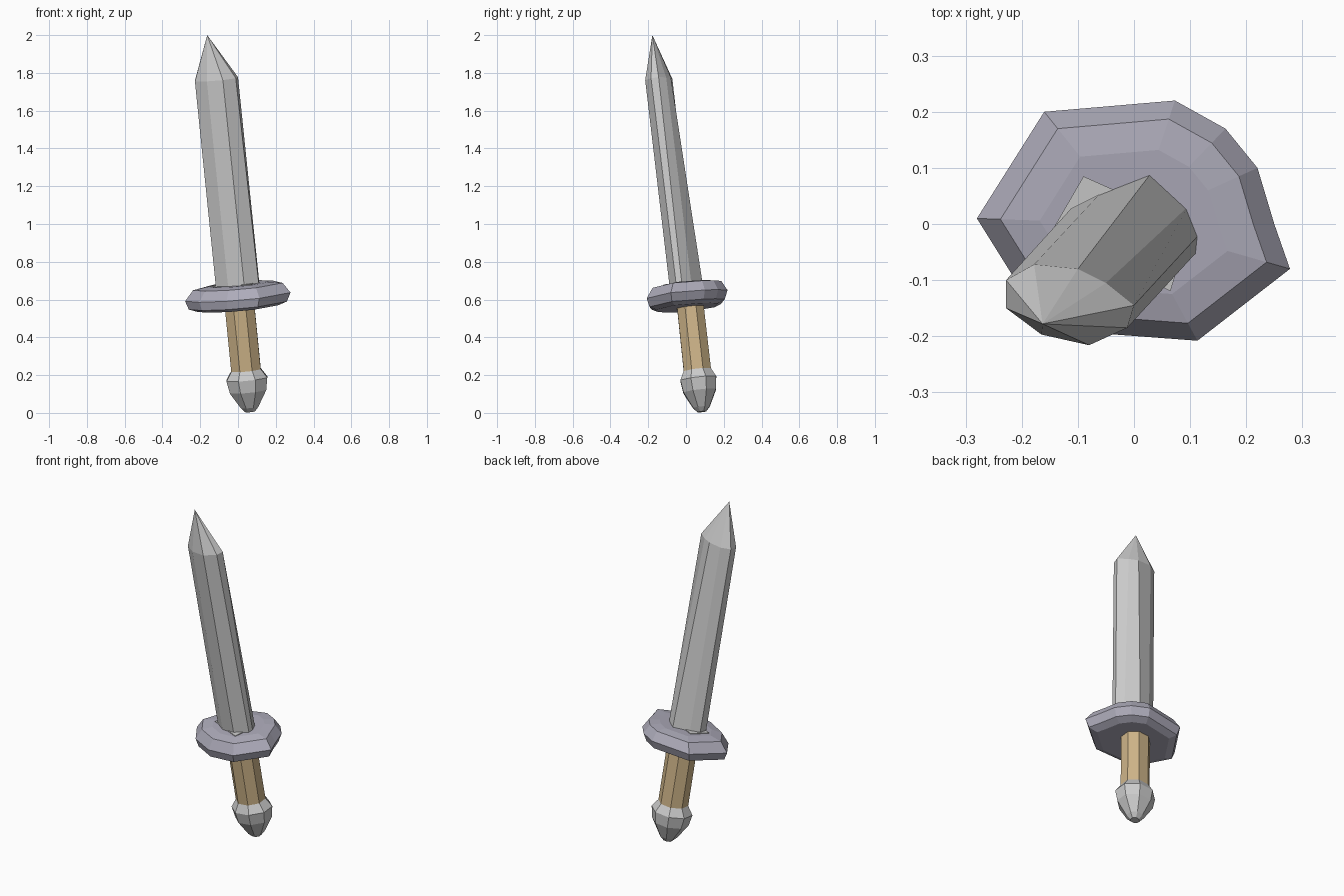
import bpy, bmesh, math
from mathutils import Vector

if "Cube" in bpy.data.objects:
    bpy.data.objects.remove(bpy.data.objects["Cube"])

TX, TY = 0.10, 0.11            # lean of the sword axis per unit of height


def material(name, rgb):
    m = bpy.data.materials.new(name)
    m.diffuse_color = (*rgb, 1)
    m.use_nodes = True
    m.node_tree.nodes["Principled BSDF"].inputs["Base Color"].default_value = m.diffuse_color
    return m


def axis(z):
    return Vector((0.065 - TX * z, 0.085 - TY * z, z))


def tilted(points, z, centre=None, s=1.0):
    """Ring of xy points laid on the plane square to the leaning axis."""
    c = centre or axis(z)
    out = []
    for x, y in points:
        dx, dy = (x - c.x) * s, (y - c.y) * s
        out.append(Vector((c.x + dx, c.y + dy, z + TX * dx + TY * dy)))
    return out


def round_ring(z, rx, ry, n=8):
    c = axis(z)
    angles = [2 * math.pi * (i + 0.5) / n for i in range(n)]
    k = 1 / math.cos(math.pi / n)
    return tilted([(c.x + rx * k * math.cos(a), c.y + ry * k * math.sin(a))
                   for a in angles], z)


def loft(name, rings, mat=None, tip=None):
    bm = bmesh.new()
    vs = [[bm.verts.new(p) for p in r] for r in rings]
    n = len(vs[0])
    for a, b in zip(vs, vs[1:]):
        for i in range(n):
            j = (i + 1) % n
            bm.faces.new((a[i], a[j], b[j], b[i]))
    bm.faces.new(vs[0][::-1])
    if tip:
        t = bm.verts.new(tip)
        for i in range(n):
            bm.faces.new((vs[-1][i], vs[-1][(i + 1) % n], t))
    else:
        bm.faces.new(vs[-1])
    bmesh.ops.recalc_face_normals(bm, faces=bm.faces)
    me = bpy.data.meshes.new(name)
    bm.to_mesh(me)
    bm.free()
    ob = bpy.data.objects.new(name, me)
    bpy.context.collection.objects.link(ob)
    if mat:
        me.materials.append(mat)
    return ob


wood = material("wood", (0.62, 0.46, 0.25))
iron = material("iron", (0.42, 0.41, 0.49))

# Pommel
loft("pommel", [round_ring(z, rx, ry) for z, rx, ry in (
    (0.006, 0.025, 0.022), (0.03, 0.046, 0.044), (0.115, 0.096, 0.086),
    (0.18, 0.108, 0.095), (0.24, 0.07, 0.065))])

# Grip
loft("grip", [round_ring(0.21, 0.078, 0.072), round_ring(0.58, 0.078, 0.070)], wood)

# Guard: irregular faceted plate
outline = [(-0.28, 0.01), (-0.205, -0.11), (-0.06, -0.195), (0.113, -0.208),
           (0.278, -0.08), (0.25, 0.0), (0.22, 0.10), (0.163, 0.17),
           (0.073, 0.22), (-0.16, 0.20)]
origin = Vector((0, 0, 0))
loft("guard", [tilted(outline, z, origin, s) for z, s in (
    (0.555, 0.76), (0.572, 0.93), (0.618, 1.0), (0.672, 0.85), (0.682, 0.6))], iron)

# Light collar plate around the blade root
collar = [(-0.09, 0.085), (-0.145, -0.01), (0.065, -0.12), (0.10, 0.0)]
loft("blade_collar", [tilted(collar, z, origin) for z in (0.66, 0.686)])

# Blade: flattened faceted section ending in a point
root = [(-0.115, -0.02), (-0.11, 0.03), (-0.06, 0.055), (0.03, 0.09), (0.095, 0.03),
        (0.115, -0.02), (0.112, -0.05), (0.035, -0.085), (-0.05, -0.07)]
shoulder = [(-0.228, -0.15), (-0.228, -0.10), (-0.178, -0.072), (-0.10, -0.08),
            (-0.05, -0.105), (0.0, -0.145), (-0.012, -0.185), (-0.08, -0.216),
            (-0.165, -0.197)]
loft("blade", [tilted(root, 0.66), tilted(shoulder, 1.77)], tip=(-0.163, -0.178, 2.0))
